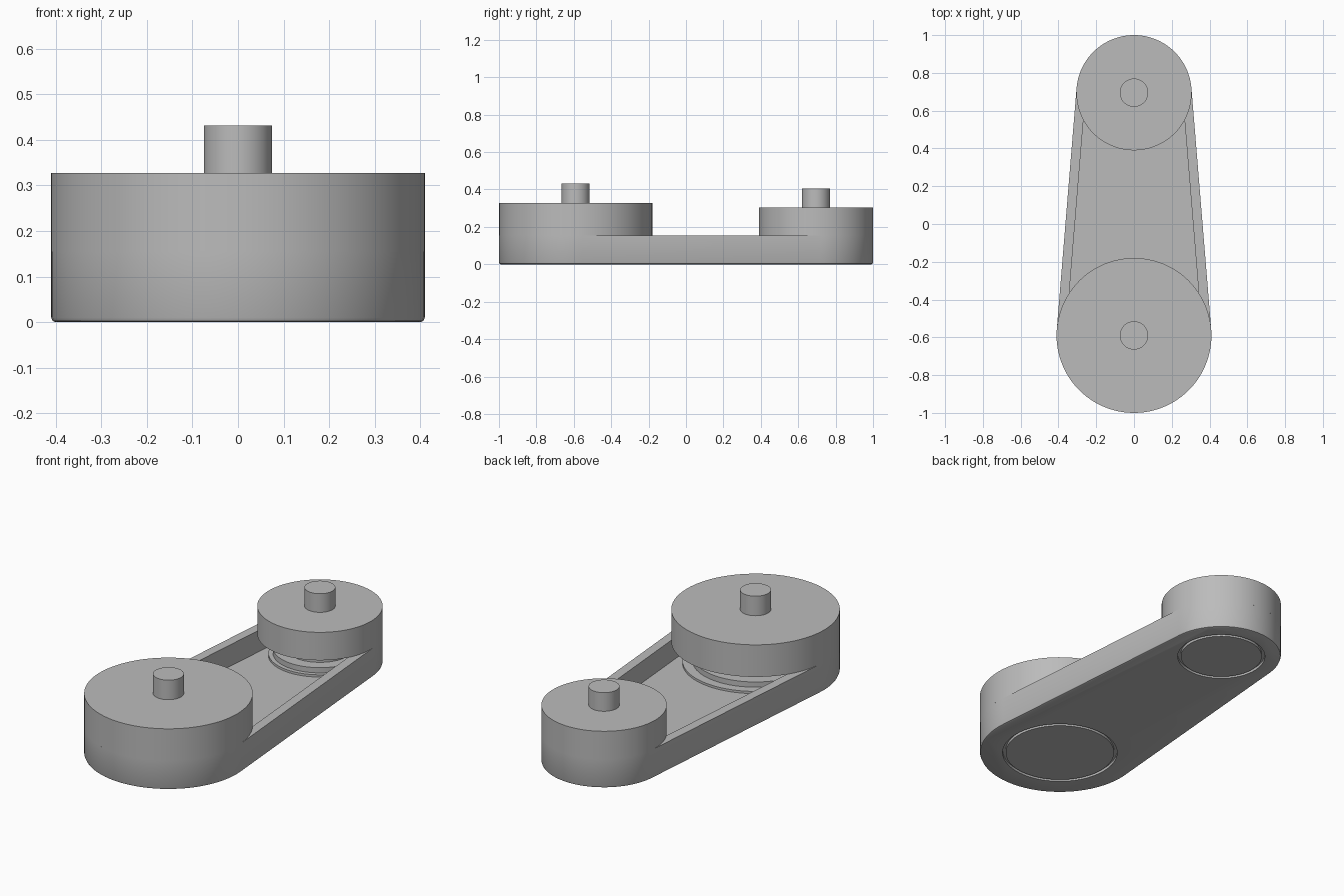
import bpy, bmesh, math

if "Cube" in bpy.data.objects:
    bpy.data.objects.remove(bpy.data.objects["Cube"], do_unlink=True)

grey = bpy.data.materials.new("plain grey")
grey.use_nodes = True
grey.diffuse_color = (0.5, 0.5, 0.5, 1)
grey.node_tree.nodes["Principled BSDF"].inputs["Base Color"].default_value = (0.5, 0.5, 0.5, 1)

FRONT_Y, FRONT_R = -0.59, 0.41
BACK_Y, BACK_R = 0.695, 0.305
RIM_Z, WALL, FLOOR_Z = 0.155, 0.05, 0.04
SEGMENTS = 96


def loft(name, rings, closed=False):
    """Skin a stack of equal-length point rings; cap the ends or join them."""
    bm = bmesh.new()
    loops = [[bm.verts.new(p) for p in ring] for ring in rings]
    pairs = list(zip(loops, loops[1:]))
    if closed:
        pairs.append((loops[-1], loops[0]))
    else:
        bm.faces.new(loops[0])
        bm.faces.new(loops[-1])
    for a, b in pairs:
        for i in range(len(a)):
            j = (i + 1) % len(a)
            bm.faces.new((a[i], a[j], b[j], b[i]))
    bmesh.ops.recalc_face_normals(bm, faces=bm.faces)
    mesh = bpy.data.meshes.new(name)
    bm.to_mesh(mesh)
    bm.free()
    mesh.materials.append(grey)
    obj = bpy.data.objects.new(name, mesh)
    bpy.context.collection.objects.link(obj)
    return obj


def arc(y, r, z, start, sweep, count):
    return [(r * math.cos(start + sweep * i / count),
             y + r * math.sin(start + sweep * i / count), z) for i in range(count)]


def lathe(name, y, profile, closed=False):
    return loft(name, [arc(y, r, z, 0, math.tau, SEGMENTS) for r, z in profile], closed)


def tapered_outline(inset, z):
    """Two arcs joined by their outer tangents."""
    tilt = math.asin((FRONT_R - BACK_R) / (BACK_Y - FRONT_Y))
    half = SEGMENTS // 2
    back_sweep = math.pi - 2 * tilt
    front_sweep = math.pi + 2 * tilt
    back = arc(BACK_Y, BACK_R - inset, z, tilt, back_sweep * half / (half - 1), half)
    front = arc(FRONT_Y, FRONT_R - inset, z, math.pi - tilt,
                front_sweep * half / (half - 1), half)
    return back + front


# Open tray with a rounded lower edge
tray = loft("tray", [tapered_outline(i, z) for i, z in (
    (0.01, 0), (0.003, 0.003), (0, 0.01), (0, RIM_Z), (WALL, RIM_Z), (WALL, FLOOR_Z))])

# Circular grooves in the underside
for y, r in ((FRONT_Y, 0.285), (BACK_Y, 0.215)):
    cutter = lathe("groove_cutter", y, ((r - 0.008, -0.02), (r + 0.008, -0.02),
                                        (r + 0.008, 0.015), (r - 0.008, 0.015)), closed=True)
    cutter.hide_render = True
    cut = tray.modifiers.new("groove", "BOOLEAN")
    cut.operation = "DIFFERENCE"
    cut.solver = "EXACT"
    cut.object = cutter
    bpy.context.view_layer.objects.active = tray
    bpy.ops.object.modifier_apply(modifier=cut.name)
    bpy.data.objects.remove(cutter, do_unlink=True)

parts = [tray]
for side, y, r, top, pin_top in (("front", FRONT_Y, FRONT_R, 0.327, 0.432),
                                 ("back", BACK_Y, BACK_R, 0.305, 0.405)):
    # Wide drum resting on the tray rim, with a pin on top
    parts.append(lathe(side + "_drum", y, ((r, RIM_Z), (r, top))))
    parts.append(lathe(side + "_pin", y, ((0.075, top - 0.01), (0.075, pin_top))))
    # Stepped hub between the tray floor and the drum
    flange, step, neck = r - WALL - 0.004, r * 0.75, r * 0.55
    parts.append(lathe(side + "_hub", y, (
        (flange, FLOOR_Z - 0.005), (flange, 0.052), (step, 0.052),
        (step, 0.08), (neck, 0.08), (neck, RIM_Z + 0.005))))

# Smooth round walls, crisp rims
bpy.ops.object.select_all(action="DESELECT")
for obj in parts:
    obj.select_set(True)
bpy.context.view_layer.objects.active = tray
bpy.ops.object.shade_smooth_by_angle(angle=math.radians(40))
